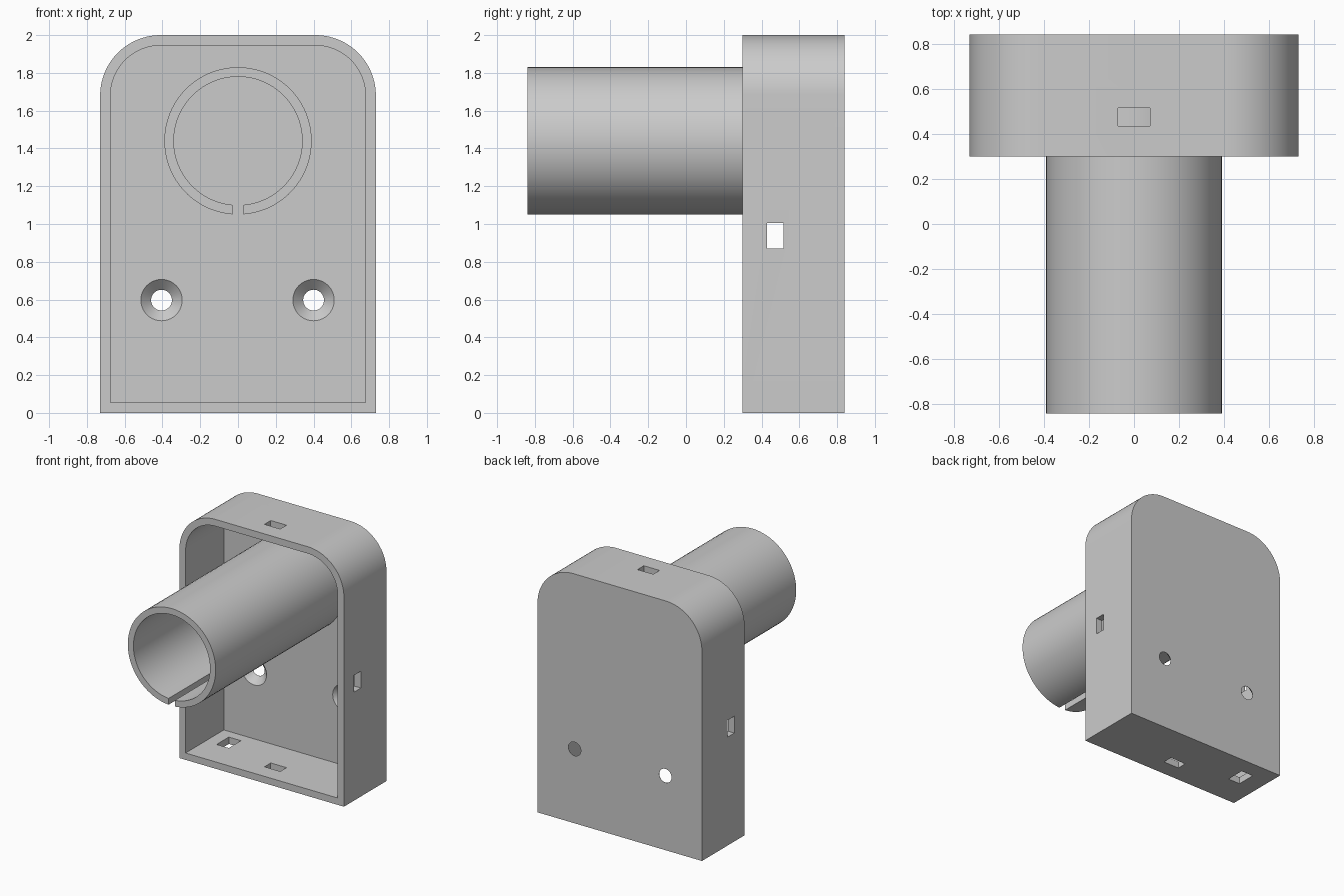
import bpy, bmesh, math
from mathutils import Vector

if "Cube" in bpy.data.objects:
    bpy.data.objects.remove(bpy.data.objects["Cube"])

W, H, T = 0.73, 2.0, 0.055          # half width, height, wall thickness
FRONT, BACK = 0.30, 0.84            # housing depth range
TUBE_Z, R_OUT, R_IN = 1.44, 0.39, 0.34

grey = bpy.data.materials.new("plain_grey")
grey.diffuse_color = (0.6, 0.6, 0.6, 1)
grey.use_nodes = True
grey.node_tree.nodes["Principled BSDF"].inputs["Base Color"].default_value = grey.diffuse_color


def prism(name, outline, y0, y1):
    """Extrude an (x, z) outline along y."""
    bm = bmesh.new()
    face = bm.faces.new([bm.verts.new((x, y0, z)) for x, z in outline])
    ext = bmesh.ops.extrude_face_region(bm, geom=[face])
    new = [v for v in ext["geom"] if isinstance(v, bmesh.types.BMVert)]
    bmesh.ops.translate(bm, vec=(0, y1 - y0, 0), verts=new)
    bmesh.ops.recalc_face_normals(bm, faces=bm.faces)
    return finish(name, bm)


def finish(name, bm):
    me = bpy.data.meshes.new(name)
    bm.to_mesh(me)
    bm.free()
    ob = bpy.data.objects.new(name, me)
    me.materials.append(grey)
    bpy.context.collection.objects.link(ob)
    return ob


def arc(cx, cz, r, a0, a1, n):
    return [(cx + r * math.cos(a0 + (a1 - a0) * i / n),
             cz + r * math.sin(a0 + (a1 - a0) * i / n)) for i in range(n + 1)]


def arch(inset):
    """Square bottom, rounded top corners."""
    r, x, cz, cx = 0.32 - inset, W - inset, H - 0.32, W - 0.32
    return ([(-x, inset), (x, inset)] + arc(cx, cz, r, 0, math.pi / 2, 20)
            + arc(-cx, cz, r, math.pi / 2, math.pi, 20))


def box(x0, x1, y0, y1, z0, z1):
    return prism("slot_cutter", [(x0, z0), (x1, z0), (x1, z1), (x0, z1)], y0, y1)


def countersink(x, z):
    """Cone through the back plate, flared towards the front."""
    bm = bmesh.new()
    n, rings = 40, []
    for y, r in ((BACK - T - 0.02, 0.13), (BACK - 0.002, 0.055), (BACK + 0.02, 0.055)):
        rings.append([bm.verts.new((px, y, pz))
                      for px, pz in arc(x, z, r, 0, 2 * math.pi, n)[:-1]])
    for a, b in zip(rings, rings[1:]):
        for i in range(n):
            j = (i + 1) % n
            bm.faces.new((a[i], a[j], b[j], b[i]))
    bm.faces.new(rings[0])
    bm.faces.new(rings[-1])
    bmesh.ops.recalc_face_normals(bm, faces=bm.faces)
    return finish("screw_cutter", bm)


def cut(target, cutter):
    mod = target.modifiers.new("cut", "BOOLEAN")
    mod.operation, mod.solver, mod.object = "DIFFERENCE", "EXACT", cutter
    bpy.context.view_layer.objects.active = target
    bpy.ops.object.modifier_apply(modifier=mod.name)
    bpy.data.objects.remove(cutter)


def smooth(ob):
    bpy.ops.object.select_all(action="DESELECT")
    ob.select_set(True)
    bpy.context.view_layer.objects.active = ob
    bpy.ops.object.shade_smooth_by_angle(angle=math.radians(30))


# Housing: open-fronted tray
housing = prism("housing", arch(0), FRONT, BACK)
cut(housing, prism("cavity_cutter", arch(T), FRONT - 0.1, BACK - T))

# Screw holes in the back plate
for x in (-0.405, 0.40):
    cut(housing, countersink(x, 0.597))

# Slots: both sides, top and bottom centre, cable slot in the floor
for s in (-1, 1):
    cut(housing, box(s * 0.7 - 0.08, s * 0.7 + 0.08, 0.43, 0.515, 0.87, 1.005))
for z in (0, H):
    cut(housing, box(-0.07, 0.07, 0.435, 0.515, z - 0.1, z + 0.1))
cut(housing, box(-0.575, -0.467, 0.55, 0.705, -0.1, 0.1))
smooth(housing)

# Tube with a slit along the underside
gap = 0.028
down = -math.pi / 2
ao, ai = math.asin(gap / R_OUT), math.asin(gap / R_IN)
outline = (arc(0, TUBE_Z, R_OUT, down + ao, down + 2 * math.pi - ao, 72)
           + arc(0, TUBE_Z, R_IN, down + 2 * math.pi - ai, down + ai, 72))
tube = prism("split_tube", outline, -0.84, BACK - T + 0.004)
smooth(tube)
